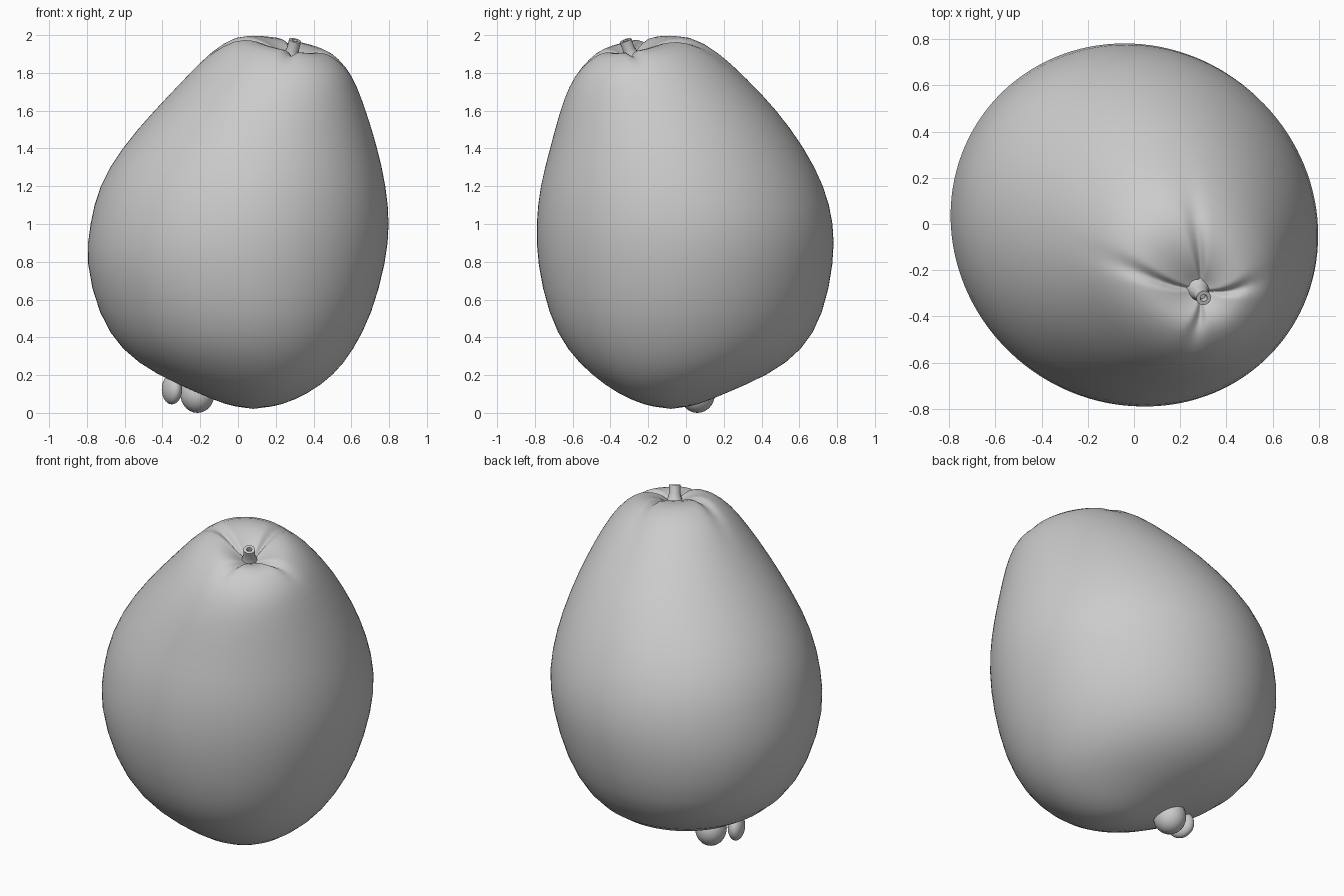
import bpy, bmesh, math
from mathutils import Vector

cube = bpy.data.objects.get("Cube")
if cube:
    bpy.data.objects.remove(cube, do_unlink=True)

GREY = (0.6, 0.6, 0.6, 1)
mat = bpy.data.materials.new("plain grey")
mat.use_nodes = True
mat.diffuse_color = GREY
mat.node_tree.nodes["Principled BSDF"].inputs["Base Color"].default_value = GREY


def finish(name, bm, levels=0):
    bmesh.ops.recalc_face_normals(bm, faces=bm.faces)
    for f in bm.faces:
        f.smooth = True
    mesh = bpy.data.meshes.new(name)
    bm.to_mesh(mesh)
    bm.free()
    mesh.materials.append(mat)
    ob = bpy.data.objects.new(name, mesh)
    bpy.context.collection.objects.link(ob)
    if levels:
        sub = ob.modifiers.new("smooth", "SUBSURF")
        sub.levels = sub.render_levels = levels
    return ob


def bridge(bm, a, b):
    n = len(a)
    for i in range(n):
        j = (i + 1) % n
        bm.faces.new((a[i], a[j], b[j], b[i]))


def fan(bm, ring, point):
    tip = bm.verts.new(point)
    for i in range(len(ring)):
        bm.faces.new((ring[i], ring[(i + 1) % len(ring)], tip))


# Fruit body: leaning ellipses (height, x min, x max, y min, y max, tilt, groove depth)
SECTIONS = [
    (0.04, -0.06, 0.23, -0.22, 0.06, 0, 0),
    (0.10, -0.20, 0.37, -0.36, 0.20, 0, 0),
    (0.20, -0.43, 0.51, -0.50, 0.44, 0, 0),
    (0.33, -0.62, 0.61, -0.63, 0.62, 0, 0),
    (0.52, -0.74, 0.71, -0.73, 0.73, 0, 0),
    (0.80, -0.81, 0.785, -0.79, 0.785, 0, 0),
    (1.00, -0.785, 0.805, -0.795, 0.785, 0, 0),
    (1.20, -0.74, 0.785, -0.775, 0.735, 0, 0),
    (1.40, -0.62, 0.74, -0.72, 0.63, 0, 0),
    (1.60, -0.44, 0.68, -0.67, 0.48, 0.01, 0),
    (1.75, -0.28, 0.63, -0.62, 0.32, 0.04, 0),
    (1.87, -0.15, 0.58, -0.56, 0.17, 0.10, 0.004),
    (1.945, -0.02, 0.50, -0.48, 0.03, 0.15, 0.02),
    (1.95, 0.08, 0.45, -0.43, -0.09, 0.17, 0.035),
    (1.925, 0.18, 0.38, -0.38, -0.19, 0.12, 0.035),
    (1.89, 0.24, 0.33, -0.33, -0.24, 0.05, 0.01),
]
N = 64
bm = bmesh.new()
rings = []
for z, x0, x1, y0, y1, tilt, depth in SECTIONS:
    skew = 0.04 + 0.1 * min(1, abs(z - 0.9))
    ring = []
    for i in range(N):
        t = 2 * math.pi * i / N
        dx = (x1 - x0) / 2 * math.cos(t)
        dy = (y1 - y0) / 2 * math.sin(t - skew)
        groove = depth * abs(math.cos(4 * t + 0.4 * math.sin(t))) ** 8 * (0.5 + 0.5 * math.cos(4 * t) ** 2)
        if math.cos(4 * t + 0.4 * math.sin(t)) < 0:
            groove = 0
        ring.append(bm.verts.new(((x0 + x1) / 2 + dx, (y0 + y1) / 2 + dy,
                                  z - tilt * (dx - dy) - groove)))
    if rings:
        bridge(bm, rings[-1], ring)
    rings.append(ring)
fan(bm, rings[0], (0.08, -0.08, 0.02))
fan(bm, rings[-1], (0.285, -0.285, 1.87))
finish("fruit_body", bm, 1)

# Stem: tapered stub with a hollow tip
base, tip = Vector((0.275, -0.28, 1.86)), Vector((0.302, -0.32, 1.972))
axis = tip - base
u = axis.orthogonal().normalized()
v = axis.cross(u).normalized()
bm = bmesh.new()
previous = None
for along, radius in ((0, 0.065), (0.25, 0.045), (0.6, 0.033), (1, 0.033), (1, 0.016), (0.8, 0.012)):
    ring = []
    for i in range(12):
        t = 2 * math.pi * i / 12
        ring.append(bm.verts.new(base + axis * along + (u * math.cos(t) + v * math.sin(t)) * radius))
    if previous:
        bridge(bm, previous, ring)
    else:
        bm.faces.new(ring)
    previous = ring
bm.faces.new(previous)
stem = finish("stem", bm)
bpy.ops.object.select_all(action='DESELECT')
stem.select_set(True)
bpy.context.view_layer.objects.active = stem
bpy.ops.object.shade_smooth_by_angle(angle=math.radians(50))

# Blossom end: two rounded lobes with a slit between them
for name, place, size in (("large_lobe", (-0.215, 0.06, 0.10), (0.09, 0.095, 0.10)),
                          ("small_lobe", (-0.35, 0.0, 0.125), (0.048, 0.08, 0.08))):
    bm = bmesh.new()
    bmesh.ops.create_uvsphere(bm, u_segments=24, v_segments=14, radius=1)
    lobe = finish(name, bm)
    lobe.location, lobe.scale = place, size
    lobe.rotation_euler.z = 0.4
